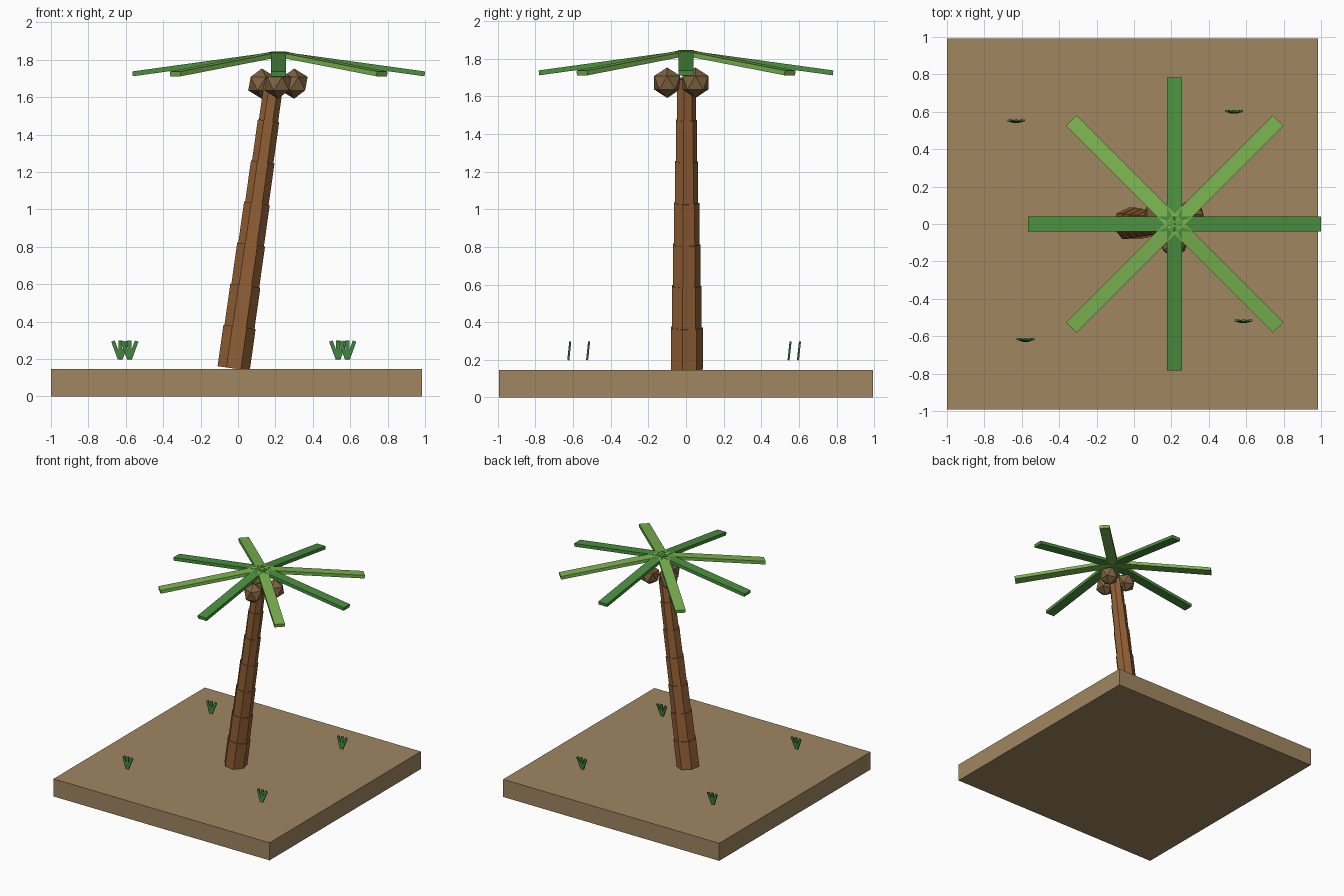
import bpy, math
from mathutils import Matrix, Vector

if "Cube" in bpy.data.objects:
    bpy.data.objects.remove(bpy.data.objects["Cube"])


def material(name, rgb):
    m = bpy.data.materials.new(name)
    m.diffuse_color = (*rgb, 1)
    m.use_nodes = True
    m.node_tree.nodes["Principled BSDF"].inputs["Base Color"].default_value = m.diffuse_color
    return m


SAND = material("sand", (0.35, 0.24, 0.12))
BARK = material("bark", (0.29, 0.115, 0.036))
SHELL = material("shell", (0.21, 0.125, 0.05))
LEAF_DARK = material("leaf_dark", (0.07, 0.28, 0.05))
LEAF_LIGHT = material("leaf_light", (0.195, 0.45, 0.08))
GRASS = material("grass", (0.05, 0.22, 0.05))


def finish(name, mat):
    ob = bpy.context.object
    ob.name = name
    ob.data.materials.append(mat)
    return ob


def box(name, loc, size, mat, rot=(0, 0, 0)):
    bpy.ops.mesh.primitive_cube_add(size=1, location=loc, rotation=rot)
    ob = finish(name, mat)
    ob.scale = size
    return ob


# Ground slab
box("ground_slab", (-0.0075, 0, 0.073), (1.985, 1.985, 0.146), SAND)

# Leaning trunk: stepped seven-sided segments
LEAN = 0.14
for i in range(7):
    bpy.ops.mesh.primitive_cylinder_add(
        vertices=7, radius=0.089 - 0.006 * i, depth=0.224,
        location=(-0.0075 + 0.031 * i, 0, 0.26 + 0.2205 * i),
        rotation=(0, LEAN, 0))
    finish(f"trunk_segment_{i + 1}", BARK)

# Fronds: eight drooping strips around the crown, alternating greens
CROWN_X, DROOP, LENGTH = 0.2175, 0.137, 0.788
for i in range(8):
    a = i * math.pi / 4
    mid = 0.391
    box(f"frond_{i + 1}",
        (CROWN_X + mid * math.cos(a), mid * math.sin(a), 1.778),
        (LENGTH, 0.08, 0.026), LEAF_LIGHT if i % 2 else LEAF_DARK,
        (0, DROOP, a))

# Coconuts under the crown
for i in range(3):
    a = math.radians(30 + 120 * i)
    bpy.ops.mesh.primitive_ico_sphere_add(
        subdivisions=1, radius=0.081,
        location=(CROWN_X - 0.004 + 0.1 * math.cos(a), 0.1 * math.sin(a), 1.672))
    finish(f"coconut_{i + 1}", SHELL)

# Grass tufts: three fanned blades each
for t, (x, y) in enumerate([(-0.63, 0.55), (0.535, 0.6), (0.585, -0.52), (-0.58, -0.62)]):
    for k in (-1, 0, 1):
        box(f"grass_tuft_{t + 1}_blade_{k + 2}", (x + 0.021 * k, y, 0.248),
            (0.02, 0.01, 0.1), GRASS, (-0.1, 0.35 * k, 0))
